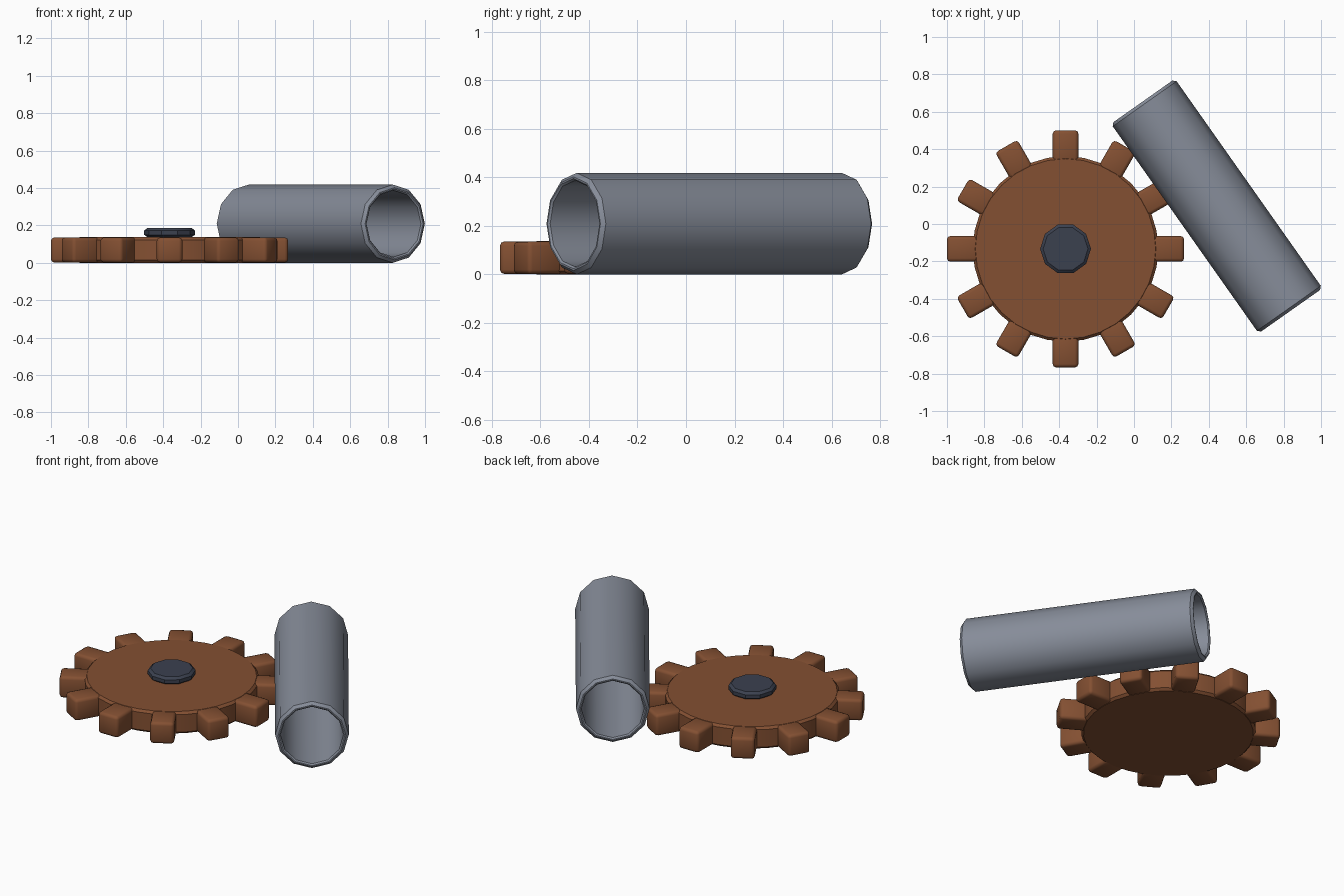
import bpy, bmesh, math
from mathutils import Matrix, Vector

if "Cube" in bpy.data.objects:
    bpy.data.objects.remove(bpy.data.objects["Cube"])

GEAR = Vector((-0.366, -0.133, 0))


def material(name, rgb):
    m = bpy.data.materials.new(name)
    m.diffuse_color = (*rgb, 1)
    m.use_nodes = True
    m.node_tree.nodes["Principled BSDF"].inputs["Base Color"].default_value = m.diffuse_color
    return m


brown = material("rust_brown", (0.23, 0.08, 0.032))
steel = material("steel_grey", (0.24, 0.265, 0.32))
dark = material("dark_slate", (0.043, 0.052, 0.078))


def finish(bm, name, mat, matrix, angle):
    bmesh.ops.recalc_face_normals(bm, faces=bm.faces[:])
    mesh = bpy.data.meshes.new(name)
    bm.to_mesh(mesh)
    bm.free()
    mesh.materials.append(mat)
    ob = bpy.data.objects.new(name, mesh)
    bpy.context.collection.objects.link(ob)
    ob.matrix_world = matrix
    bpy.ops.object.select_all(action='DESELECT')
    ob.select_set(True)
    bpy.context.view_layer.objects.active = ob
    bpy.ops.object.shade_smooth_by_angle(angle=math.radians(angle))
    return ob


def lathe(name, profile, sides, mat, matrix, closed=False, angle=40):
    """Spin a (radius, height) profile round z; open profiles get end caps."""
    bm = bmesh.new()
    rings = [[bm.verts.new((r * math.cos(2 * math.pi * i / sides),
                            r * math.sin(2 * math.pi * i / sides), z))
              for i in range(sides)] for r, z in profile]
    pairs = list(zip(rings, rings[1:]))
    if closed:
        pairs.append((rings[-1], rings[0]))
    else:
        bm.faces.new(rings[0])
        bm.faces.new(rings[-1])
    for a, b in pairs:
        for i in range(sides):
            j = (i + 1) % sides
            bm.faces.new((a[i], a[j], b[j], b[i]))
    return finish(bm, name, mat, matrix, angle)


# Gear disc with softened rim
at_gear = Matrix.Translation(GEAR)
lathe("gear_disc", [(0.482, 0), (0.496, 0.014), (0.496, 0.123), (0.482, 0.137)],
      32, brown, at_gear)

# Ring of twelve bevelled teeth
for k in range(12):
    bm = bmesh.new()
    bmesh.ops.create_cube(bm, size=1)
    bmesh.ops.scale(bm, vec=(0.184, 0.137, 0.134), verts=bm.verts[:])
    bmesh.ops.bevel(bm, geom=bm.edges[:], offset=0.018, segments=2,
                    profile=0.5, affect='EDGES')
    place = (at_gear @ Matrix.Rotation(math.radians(30 * k), 4, 'Z')
             @ Matrix.Translation((0.542, 0, 0.0685)))
    finish(bm, f"gear_tooth_{k + 1}", brown, place, 50)

# Ten-sided hub cap
lathe("hub_cap", [(0.118, 0.137), (0.136, 0.150), (0.136, 0.172), (0.120, 0.185)],
      10, dark, at_gear, angle=30)

# Twelve-sided hollow pipe lying on its side, open at both ends
R, r, h, b = 0.209, 0.178, 0.685, 0.016
axis = Vector((0.576, -0.817, 0)).normalized()
side = Vector((0, 0, 1)).cross(axis)
turn = Matrix((side, Vector((0, 0, 1)), -axis)).transposed()
turn.col[2] = axis
turn.col[0] = Vector((0, 0, 1)).cross(axis)
pipe_matrix = Matrix.Translation((0.4425, 0.096, R)) @ turn.to_4x4()
lathe("pipe", [(r, -h + 0.008), (r + 0.008, -h), (R - b, -h), (R, -h + b),
               (R, h - b), (R - b, h), (r + 0.008, h), (r, h - 0.008)],
      12, steel, pipe_matrix, closed=True)
